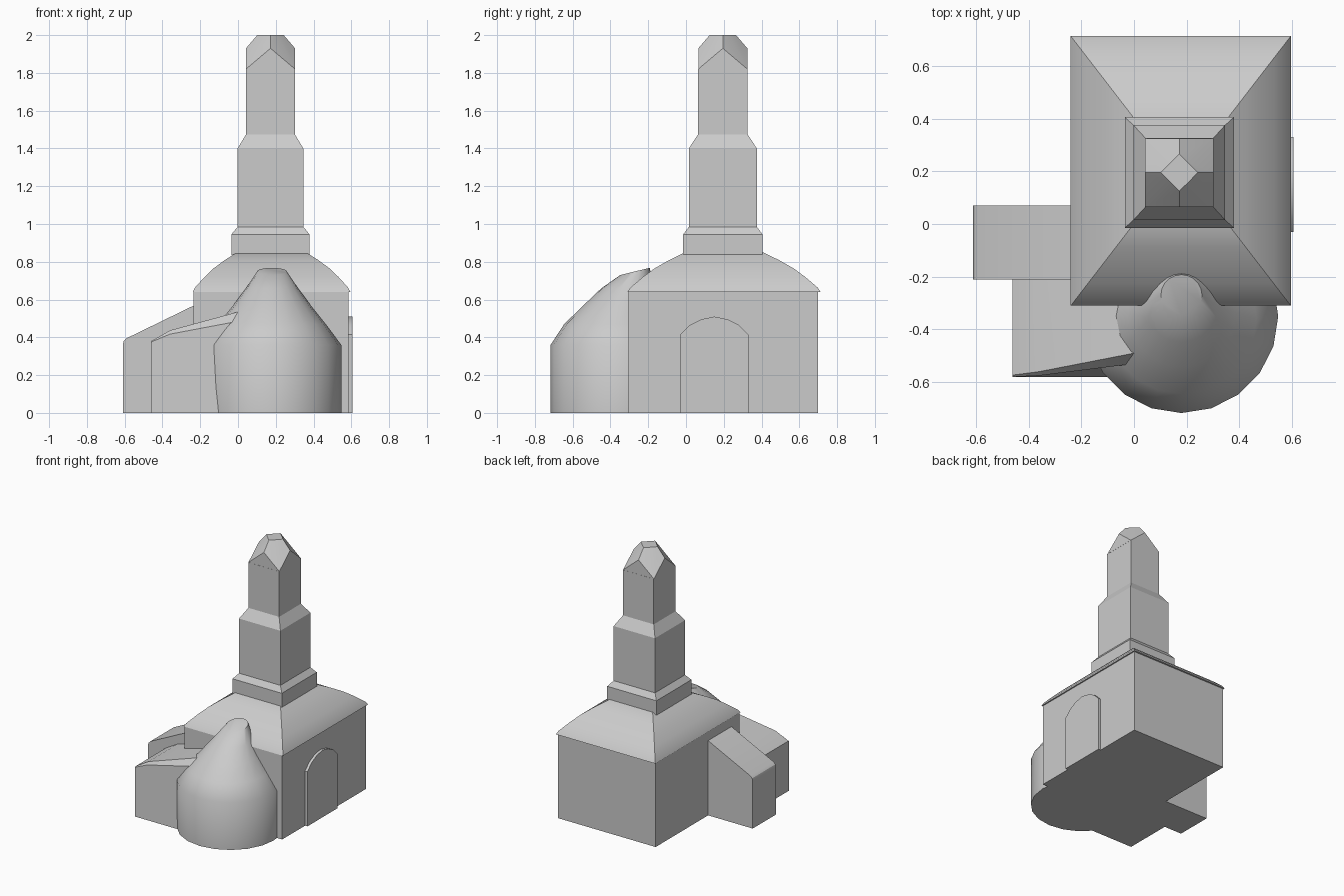
import bpy, bmesh, math

if "Cube" in bpy.data.objects:
    bpy.data.objects.remove(bpy.data.objects["Cube"])

stone = bpy.data.materials.new("light_grey_stone")
stone.use_nodes = True
grey = (0.6, 0.6, 0.6, 1)
stone.diffuse_color = grey
stone.node_tree.nodes["Principled BSDF"].inputs["Base Color"].default_value = grey


def finish(name, bm, angle):
    bmesh.ops.recalc_face_normals(bm, faces=bm.faces)
    mesh = bpy.data.meshes.new(name)
    bm.to_mesh(mesh)
    bm.free()
    mesh.materials.append(stone)
    obj = bpy.data.objects.new(name, mesh)
    bpy.context.collection.objects.link(obj)
    bpy.ops.object.select_all(action="DESELECT")
    obj.select_set(True)
    bpy.context.view_layer.objects.active = obj
    bpy.ops.object.shade_smooth_by_angle(angle=math.radians(angle))
    return obj


def loft(name, rings, angle=30):
    """Skin a list of equal-length point rings and cap both ends."""
    bm = bmesh.new()
    loops = [[bm.verts.new(p) for p in ring] for ring in rings]
    n = len(loops[0])
    for a, b in zip(loops, loops[1:]):
        for i in range(n):
            j = (i + 1) % n
            bm.faces.new((a[i], a[j], b[j], b[i]))
    bm.faces.new(loops[0])
    bm.faces.new(loops[-1])
    return finish(name, bm, angle)


def rect(x0, x1, y0, y1, z):
    return [(x0, y0, z), (x1, y0, z), (x1, y1, z), (x0, y1, z)]


# Main hall
loft("hall_walls", [rect(-0.235, 0.585, -0.305, 0.70, z) for z in (0, 0.645)])

# Curved hipped roof narrowing to the tower
roof = []
for t, z in ((0, 0.64), (0.05, 0.663), (0.27, 0.72), (0.47, 0.765), (0.73, 0.81), (1, 0.85)):
    roof.append(rect(-0.24 + 0.235 * t, 0.595 - 0.235 * t,
                     -0.31 + 0.305 * t, 0.713 - 0.305 * t, z))
loft("hall_roof", roof)

# Stepped tower
cx, cy = 0.172, 0.195
tower = []
for hx, hy, z in ((0.207, 0.21, 0.835), (0.207, 0.21, 0.945), (0.174, 0.18, 0.985),
                  (0.174, 0.18, 1.40), (0.129, 0.131, 1.475), (0.129, 0.131, 1.82)):
    tower.append(rect(cx - hx, cx + hx, cy - hy, cy + hy, z))
loft("stepped_tower", tower)

# Gabled tower cap with a diamond-shaped top
bm = bmesh.new()
low, high = [], []
for i in range(8):
    a = math.radians(45 * i)
    c, s = math.cos(a), math.sin(a)
    corner = i % 2
    reach = 0.13 * (math.sqrt(2) if corner else 1)
    top = 0.05 if corner else 0.07
    low.append(bm.verts.new((cx + reach * c, cy + reach * s, 1.82 if corner else 1.93)))
    high.append(bm.verts.new((cx + top * c, cy + top * s, 2.0)))
for i in range(8):
    j = (i + 1) % 8
    bm.faces.new((low[i], low[j], high[j], high[i]))
    if not i % 2:
        bm.faces.new((low[i - 1], low[j], low[i]))
bm.faces.new(high)
bm.faces.new(low[1::2])
finish("tower_cap", bm, 10)

# Round apse whose dome leans back towards the hall
apse = []
for yc, r, z, tilt in ((-0.35, 0.367, 0, 0), (-0.35, 0.367, 0.36, 0), (-0.36, 0.285, 0.47, 0),
                       (-0.337, 0.205, 0.57, 0), (-0.31, 0.138, 0.66, 0),
                       (-0.27, 0.078, 0.749, 0.019)):
    ring = []
    for i in range(20):
        a = math.tau * i / 20
        ring.append((0.18 + r * math.cos(a), yc + r * math.sin(a), z + tilt * math.sin(a)))
    apse.append(ring)
loft("apse", apse, 40)

# Front side chapel with a lean-to roof and a thin sloped front edge
xs = (0, -0.46, -0.46, -0.36, 0)
front_y = (-0.58, -0.58, -0.58, -0.575, -0.53)
front_z = (0, 0, 0.375, 0.417, 0.485)
ridge_y = (-0.57, -0.57, -0.573, -0.56, -0.49)
ridge_z = (0, 0, 0.38, 0.437, 0.535)
loft("front_chapel", [list(zip(xs, front_y, front_z)), list(zip(xs, ridge_y, ridge_z)),
                      list(zip(xs, [-0.21] * 5, ridge_z))], 15)

# Rear side chapel, lean-to with a rounded eave
section = ((-0.2, 0), (-0.61, 0), (-0.61, 0.36), (-0.605, 0.38), (-0.59, 0.395), (-0.2, 0.585))
loft("rear_chapel", [[(x, y, z) for x, z in section] for y in (-0.21, 0.07)])

# Arched doorway panel on the left wall
arch = [(-0.03, 0), (0.33, 0), (0.33, 0.415), (0.28, 0.465), (0.22, 0.495), (0.15, 0.51),
        (0.08, 0.495), (0.02, 0.465), (-0.03, 0.415)]
loft("arched_door", [[(x, y, z) for y, z in arch] for x in (0.57, 0.605)])
